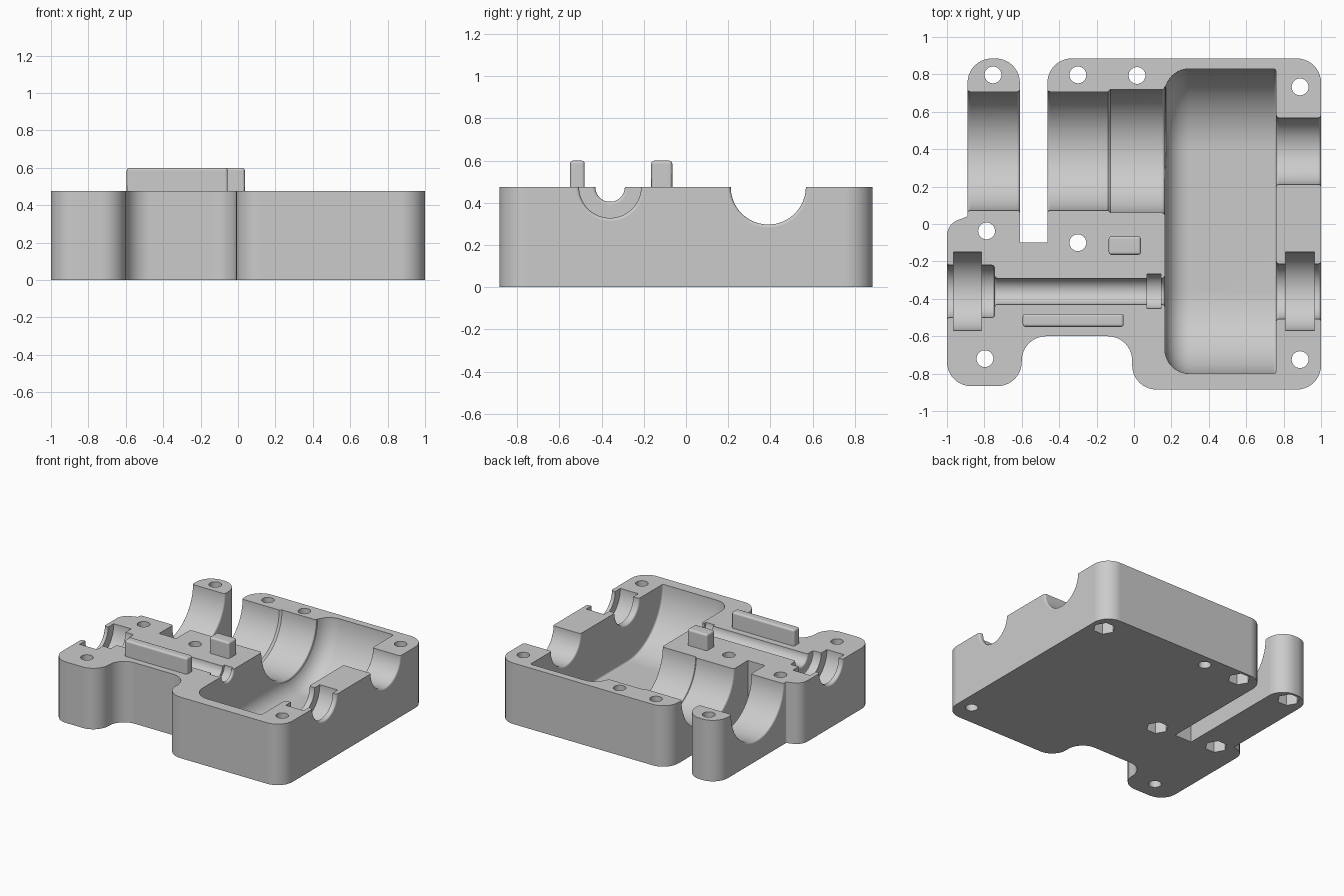
import bpy, bmesh
from math import sin, cos, pi, radians
from mathutils import Vector, Matrix

cube = bpy.data.objects.get("Cube")
if cube:
    bpy.data.objects.remove(cube, do_unlink=True)

TOP = 0.475      # parting plane, also the height of both shaft axes
FILLET = 0.015

grey = bpy.data.materials.new("light_grey")
grey.use_nodes = True
grey.diffuse_color = (0.6, 0.6, 0.6, 1)
grey.node_tree.nodes["Principled BSDF"].inputs["Base Color"].default_value = (0.6, 0.6, 0.6, 1)


def make_object(name, bm):
    bmesh.ops.remove_doubles(bm, verts=bm.verts, dist=1e-5)
    bmesh.ops.recalc_face_normals(bm, faces=bm.faces)
    mesh = bpy.data.meshes.new(name)
    bm.to_mesh(mesh)
    bm.free()
    mesh.materials.append(grey)
    obj = bpy.data.objects.new(name, mesh)
    bpy.context.collection.objects.link(obj)
    return obj


def activate(obj):
    bpy.ops.object.select_all(action='DESELECT')
    obj.select_set(True)
    bpy.context.view_layer.objects.active = obj


def cut(body, cutter):
    activate(body)
    mod = body.modifiers.new("cut", 'BOOLEAN')
    mod.operation = 'DIFFERENCE'
    mod.solver = 'EXACT'
    mod.object = cutter
    bpy.ops.object.modifier_apply(modifier=mod.name)
    bpy.data.objects.remove(cutter, do_unlink=True)


def rounded_outline(corners, steps=10):
    """Replace each (x, y, radius) corner by an arc."""
    out = []
    for i, (x, y, r) in enumerate(corners):
        p = Vector((x, y))
        a = (Vector(corners[i - 1][:2]) - p).normalized()
        b = (Vector(corners[(i + 1) % len(corners)][:2]) - p).normalized()
        if r == 0:
            out.append(p)
            continue
        half = a.angle(b) / 2
        centre = p + (a + b).normalized() * (r / sin(half))
        start = p + a * (r / (sin(half) / cos(half))) - centre
        sweep = (pi - 2 * half) * (1 if a.cross(b) < 0 else -1)
        for k in range(steps + 1):
            out.append(centre + Matrix.Rotation(sweep * k / steps, 2) @ start)
    return out


def rounded_end(x, r, side, f=FILLET, steps=4):
    """Profile points of a bore mouth that flares out towards side."""
    pts = [(x + side * f * (sin(t) - 1), r + f * (1 - cos(t)))
           for t in (pi / 2 * k / steps for k in range(steps + 1))]
    return pts if side > 0 else pts[::-1]


def shaft_cutter(name, profile, y0, y1, n=35):
    """Loft (x, radius) sections along x; y0 != y1 gives a slotted section."""
    bm = bmesh.new()
    rings = []
    for x, r in profile:
        ring = []
        for yc, start in ((y1, -pi / 2), (y0, pi / 2)):
            for k in range(n + 1):
                if y0 == y1 and k == n:
                    continue
                t = start + pi * k / n
                ring.append(bm.verts.new((x, yc + r * cos(t), TOP + r * sin(t))))
        rings.append(ring)
    for a, b in zip(rings, rings[1:]):
        for i in range(len(a)):
            bm.faces.new((a[i - 1], a[i], b[i], b[i - 1]))
    bm.faces.new(rings[0])
    bm.faces.new(rings[-1])
    return make_object(name, bm)


def drill(name, points, radius, sides, z0, z1, turn=0.0):
    bm = bmesh.new()
    for x, y in points:
        place = Matrix.Translation((x, y, (z0 + z1) / 2)) @ Matrix.Rotation(turn, 4, 'Z')
        bmesh.ops.create_cone(bm, cap_ends=True, segments=sides, radius1=radius,
                              radius2=radius, depth=z1 - z0, matrix=place)
    return make_object(name, bm)


# Housing block, extruded from its plan outline
R = 0.13
outline = rounded_outline([
    (1, -0.885, R), (1, 0.885, R), (-0.463, 0.885, R), (-0.463, -0.1, 0),
    (-0.61, -0.1, 0), (-0.61, 0.885, R), (-0.89, 0.885, R), (-0.89, 0.04, 0.01),
    (-1, 0, 0.09), (-1, -0.867, R), (-0.6, -0.867, R), (-0.6, -0.6, R),
    (-0.01, -0.6, R), (-0.01, -0.885, R)])
bm = bmesh.new()
base = bm.faces.new([bm.verts.new((p.x, p.y, 0)) for p in outline])
extruded = bmesh.ops.extrude_face_region(bm, geom=[base], use_keep_orig=True)
bmesh.ops.translate(bm, vec=(0, 0, TOP),
                    verts=[g for g in extruded["geom"] if isinstance(g, bmesh.types.BMVert)])
housing = make_object("housing", bm)

# Gear pocket: two gear clearances joined, one end deeply filleted
UPPER_Y, LOWER_Y, GEAR_R = 0.39, -0.36, 0.44
left_end = [(0.165 + R * (1 - cos(t)), GEAR_R - R + R * sin(t))
            for t in (pi / 2 * k / 10 for k in range(11))]
right_end = [(0.76 - FILLET * (1 - sin(t)), GEAR_R - FILLET * (1 - cos(t)))
             for t in (pi / 2 * k / 4 for k in range(5))]
cut(housing, shaft_cutter("gear_pocket", left_end + right_end, LOWER_Y, UPPER_Y))

# Large stepped motor bore and its smaller bearing seat
cut(housing, shaft_cutter("motor_bore",
    [(-0.95, 0.332)] + rounded_end(-0.89, 0.317, -1) + rounded_end(-0.61, 0.317, 1)
    + rounded_end(-0.463, 0.317, -1) + [(-0.14, 0.317), (-0.125, 0.33)]
    + rounded_end(0.165, 0.33, 1) + [(0.3, 0.345), (0.7, 0.193)]
    + rounded_end(0.76, 0.178, -1) + rounded_end(1, 0.178, 1) + [(1.1, 0.193)],
    UPPER_Y, UPPER_Y))

# Output shaft channel with bearing grooves at both ends
cut(housing, shaft_cutter("shaft_channel",
    [(-1.1, 0.155)] + rounded_end(-1, 0.14, -1)
    + [(-0.965, 0.14), (-0.965, 0.21), (-0.815, 0.21), (-0.815, 0.14),
       (-0.76, 0.14), (-0.749, 0.136), (-0.745, 0.125)]
    + rounded_end(-0.745, 0.07, -1)
    + [(0.07, 0.07), (0.07, 0.093), (0.145, 0.093), (0.145, 0.07)]
    + rounded_end(0.165, 0.07, 1) + [(0.3, 0.085), (0.7, 0.162)]
    + rounded_end(0.76, 0.147, -1)
    + [(0.81, 0.147), (0.81, 0.21), (0.965, 0.21), (0.965, 0.147)]
    + rounded_end(1, 0.147, 1) + [(1.1, 0.162)],
    LOWER_Y, LOWER_Y))

# Bolt holes, most with a hexagonal nut recess underneath
nut_holes = [(-0.754, 0.797), (-0.3, 0.797), (0.888, 0.733), (-0.788, -0.037), (-0.3, -0.1)]
plain_holes = [(0.016, 0.794), (-0.797, -0.72), (0.888, -0.725)]
cut(housing, drill("bolt_holes", nut_holes + plain_holes, 0.045, 32, -0.1, 0.6))
cut(housing, drill("nut_recesses", nut_holes, 0.08, 6, -0.1, 0.1, pi / 6))


# Locating tabs standing on the parting face
def tab(name, x0, x1, y0, y1):
    z0, z1 = TOP - 0.03, 0.6
    bm = bmesh.new()
    bmesh.ops.create_cube(bm, size=1, matrix=Matrix.Translation(
        ((x0 + x1) / 2, (y0 + y1) / 2, (z0 + z1) / 2))
        @ Matrix.Diagonal((x1 - x0, y1 - y0, z1 - z0, 1)))
    edges = [e for e in bm.edges if max(v.co.z for v in e.verts) > TOP]
    bmesh.ops.bevel(bm, geom=edges, offset=FILLET, segments=3, profile=0.5, affect='EDGES')
    return make_object(name, bm)


parts = [housing,
         tab("long_tab", -0.595, -0.055, -0.55, -0.48),
         tab("short_tab", -0.135, 0.037, -0.165, -0.065)]

# Smooth curved walls while keeping machined edges crisp
for part in parts:
    activate(part)
    bpy.ops.object.shade_smooth_by_angle(angle=radians(30))
    weighted = part.modifiers.new("weighted_normals", 'WEIGHTED_NORMAL')
    weighted.keep_sharp = True
